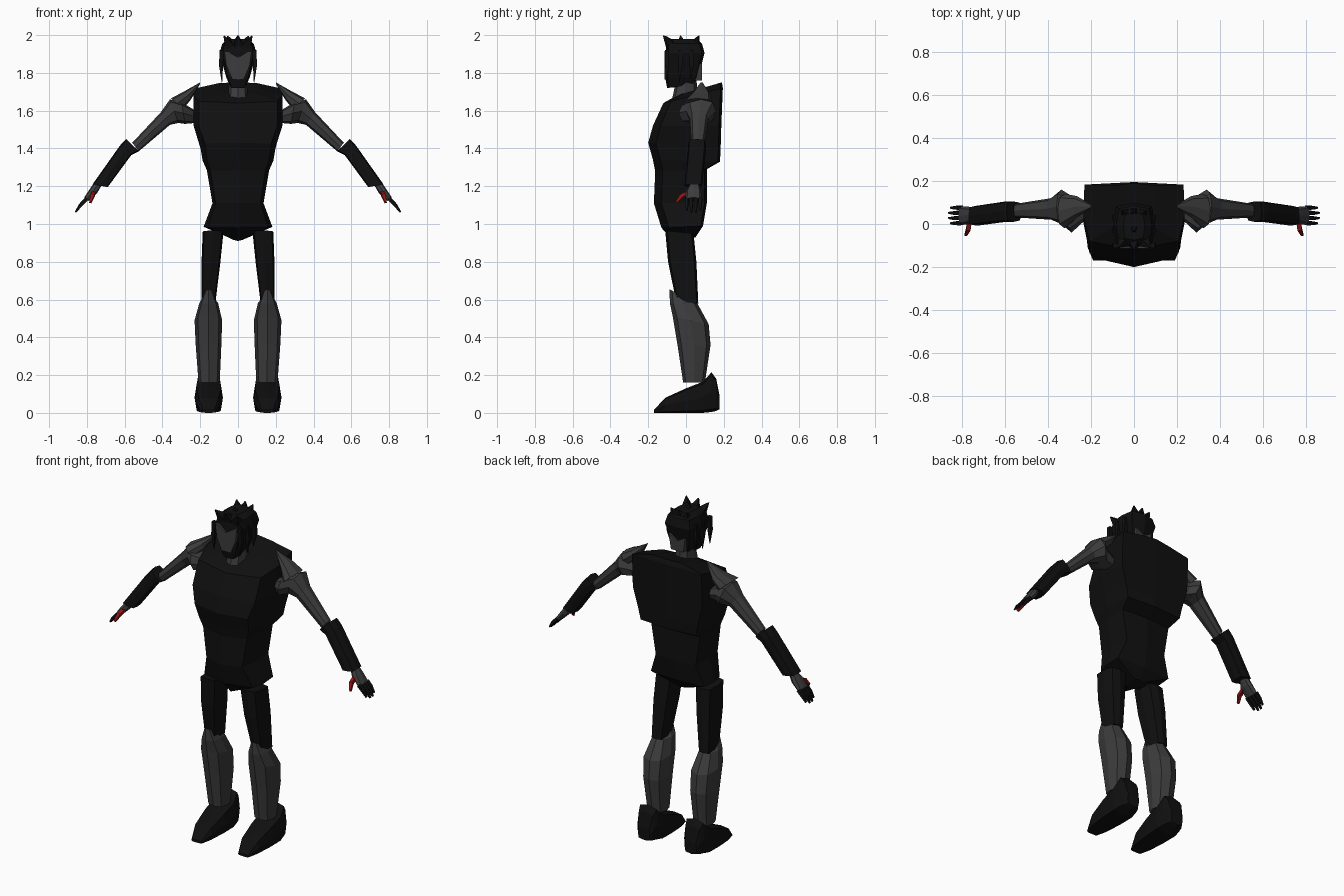
import bpy, bmesh
from mathutils import Vector as V


def material(name, r, g, b):
    m = bpy.data.materials.new(name)
    m.diffuse_color = (r, g, b, 1)
    return m


BLACK = material("black", 0.005, 0.005, 0.005)
GREY = material("dark_grey", 0.045, 0.045, 0.045)
RED = material("red", 0.3, 0.008, 0.008)


def loft(name, rings, mat, mirror=False):
    """Skin a list of equal-length point rings, cap both ends."""
    bm = bmesh.new()
    loops = [[bm.verts.new(p) for p in r] for r in rings]
    n = len(loops[0])
    for a, b in zip(loops, loops[1:]):
        for i in range(n):
            j = (i + 1) % n
            bm.faces.new((a[i], a[j], b[j], b[i]))
    bm.faces.new(loops[0][::-1])
    bm.faces.new(loops[-1])
    bmesh.ops.recalc_face_normals(bm, faces=bm.faces)
    me = bpy.data.meshes.new(name)
    bm.to_mesh(me)
    bm.free()
    me.materials.append(mat)
    ob = bpy.data.objects.new(name, me)
    bpy.context.collection.objects.link(ob)
    if mirror:
        ob.modifiers.new("mirror", 'MIRROR').use_mirror_merge = False
    return ob


def octagon(c, u, v, k=0.76):
    return [c + u, c + k * (u + v), c + v, c + k * (v - u),
            c - u, c - k * (u + v), c - v, c + k * (u - v)]


def level(cx, hw, yf, yb, zf, zb=None, k=0.76):
    """Near-horizontal ring, optionally tilted from front to back."""
    zb = zf if zb is None else zb
    f, b = V((cx, yf, zf)), V((cx, yb, zb))
    return octagon((f + b) / 2, V((hw, 0, 0)), (b - f) / 2, k)


def limb(xt, zt, xb, zb, y0, y1, k=0.76):
    """Arm ring from a top point to a bottom point in the front view."""
    t, b, m = V((xt, 0, zt)), V((xb, 0, zb)), V((0, (y0 + y1) / 2, 0))
    return octagon((t + b) / 2 + m, (t - b) / 2, V((0, (y1 - y0) / 2, 0)), k)


def tube(name, pts, radii, mat, mirror=False, n=4):
    """Tapered square tube along points."""
    pts = [V(p) for p in pts]
    d = (pts[-1] - pts[0]).normalized()
    u = d.orthogonal().normalized()
    v = d.cross(u)
    return loft(name, [[p + u * r, p + v * r, p - u * r, p - v * r]
                       for p, r in zip(pts, radii)], mat, mirror)


def plate(name, outline, y, depth, mat, mirror=False):
    """Flat front-view outline given a thickness."""
    return loft(name, [[V((x, yy, z)) for x, z in outline]
                       for yy in (y, y + depth)], mat, mirror)


# Jacket and hips: boxy rings with a ridge down the front
def torso_ring(w, yf, yb, zf, zb):
    def p(x, y):
        return V((x, y, zf + (zb - zf) * (y - yf) / (yb - yf)))
    right = [p(w * 0.88, yf + 0.04), p(w, (yf + yb) / 2), p(w * 0.98, yb - 0.012)]
    left = [V((-q.x, q.y, q.z)) for q in reversed(right)]
    return [p(0, yf)] + right + [p(0, yb)] + left


loft("torso", [torso_ring(*r) for r in (
    (0.03, -0.07, 0.05, 0.91, 0.93),
    (0.182, -0.13, 0.09, 0.98, 0.99),
    (0.135, -0.17, 0.11, 1.11, 1.11),
    (0.165, -0.163, 0.11, 1.28, 1.29),
    (0.187, -0.175, 0.18, 1.34, 1.33),
    (0.20, -0.20, 0.183, 1.43, 1.39),
    (0.235, -0.175, 0.187, 1.52, 1.52),
    (0.235, -0.12, 0.195, 1.64, 1.72),
    (0.10, -0.05, 0.19, 1.68, 1.75))], BLACK)

# Shoulder, upper arm and its spike
loft("upper_arm", [limb(*r) for r in (
    (0.225, 1.60, 0.225, 1.535, 0.02, 0.11),
    (0.30, 1.645, 0.28, 1.53, -0.04, 0.13),
    (0.36, 1.66, 0.315, 1.535, 0.0, 0.16),
    (0.41, 1.59, 0.36, 1.525, 0.02, 0.12),
    (0.56, 1.43, 0.525, 1.385, 0.03, 0.095))], GREY, True)
loft("shoulder_spike", [limb(*r) for r in (
    (0.355, 1.665, 0.29, 1.61, -0.02, 0.14),
    (0.28, 1.705, 0.252, 1.655, 0.03, 0.13),
    (0.2, 1.75, 0.2, 1.743, 0.075, 0.09))], GREY, True)

# Sleeve, hand, fingers and thumb
loft("forearm", [limb(*r, 0.85) for r in (
    (0.593, 1.45, 0.524, 1.385, 0.01, 0.105),
    (0.625, 1.415, 0.565, 1.365, 0.01, 0.105),
    (0.77, 1.21, 0.69, 1.195, -0.008, 0.085))], BLACK, True)
loft("hand", [limb(*r) for r in (
    (0.76, 1.22, 0.725, 1.20, 0.02, 0.07),
    (0.785, 1.185, 0.745, 1.165, 0.0, 0.08),
    (0.815, 1.14, 0.79, 1.122, -0.005, 0.083))], GREY, True)
for i, reach in enumerate((0.85, 1.0, 1.0, 0.85)):
    y = 0.004 + i * 0.024
    tube("finger", [(0.80, y, 1.135), (0.80 + 0.033 * reach, y, 1.135 - 0.034 * reach),
                    (0.80 + 0.06 * reach, y, 1.135 - 0.072 * reach)],
         (0.013, 0.012, 0.006), BLACK, True)
tube("thumb", [(0.765, 0.015, 1.165), (0.77, -0.025, 1.15), (0.782, -0.052, 1.115)],
     (0.015, 0.014, 0.008), RED, True)

# Legs
loft("thigh", [level(*r, k=0.85) for r in (
    (0.132, 0.055, -0.11, 0.04, 0.965, 0.95),
    (0.143, 0.05, -0.095, 0.055, 0.8),
    (0.157, 0.037, -0.05, 0.065, 0.58))], BLACK, True)
loft("shin", [level(*r) for r in (
    (0.155, 0.02, -0.088, 0.03, 0.655, 0.59),
    (0.155, 0.05, -0.085, 0.06, 0.58),
    (0.157, 0.073, -0.07, 0.12, 0.51, 0.47),
    (0.156, 0.068, -0.045, 0.13, 0.36),
    (0.153, 0.056, -0.015, 0.10, 0.16))], GREY, True)


# Shoes, lofted from toe to heel
def shoe_ring(y, hw, z0, z1):
    return octagon(V((0.155, y, (z0 + z1) / 2)), V((hw, 0, 0)),
                   V((0, 0, (z1 - z0) / 2)), 0.85)


loft("shoe", [shoe_ring(*r) for r in (
    (-0.17, 0.035, 0.0, 0.015), (-0.11, 0.06, 0.0, 0.08),
    (0.0, 0.073, 0.0, 0.13), (0.09, 0.075, 0.0, 0.165),
    (0.135, 0.065, 0.005, 0.215), (0.16, 0.055, 0.01, 0.18),
    (0.178, 0.04, 0.02, 0.09))], BLACK, True)

# Neck and head
loft("neck", [level(0, 0.052, -0.075, 0.06, 1.655, 1.71),
              level(0, 0.045, -0.05, 0.055, 1.77)], GREY)
loft("head", [level(*r, k=0.85) for r in (
    (0, 0.04, -0.10, 0.045, 1.72, 1.735),
    (0, 0.062, -0.11, 0.065, 1.775),
    (0, 0.098, -0.108, 0.098, 1.905),
    (0, 0.083, -0.105, 0.085, 1.955),
    (0, 0.05, -0.075, 0.055, 1.98))], BLACK)
plate("face", [(0, 1.88), (0.05, 1.912), (0.072, 1.915), (0.062, 1.84), (0.03, 1.765),
               (-0.03, 1.765), (-0.062, 1.84), (-0.072, 1.915), (-0.05, 1.912)],
      -0.114, 0.04, GREY)
plate("nape", [(-0.04, 1.76), (0.04, 1.76), (0.055, 1.85), (0, 1.82), (-0.055, 1.85)],
      0.04, 0.046, GREY)

# Hair: side strands and top spikes
for y, z in ((-0.10, 1.755), (-0.03, 1.75), (0.03, 1.77)):
    tube("hair_strand", [(0.086, y, 1.92), (0.09, y, 1.84), (0.085, y - 0.005, z)],
         (0.016, 0.015, 0.002), BLACK, True)
for x, y in ((0.075, -0.11), (0.055, 0.065)):
    tube("hair_spike", [(x * 0.6, y * 0.7, 1.945), (x, y, 1.995)],
         (0.035, 0.003), BLACK, True)
for y in (-0.12, -0.03, 0.07):
    tube("crest_spike", [(0, y * 0.7, 1.95), (0, y, 1.998)], (0.035, 0.003), BLACK)
